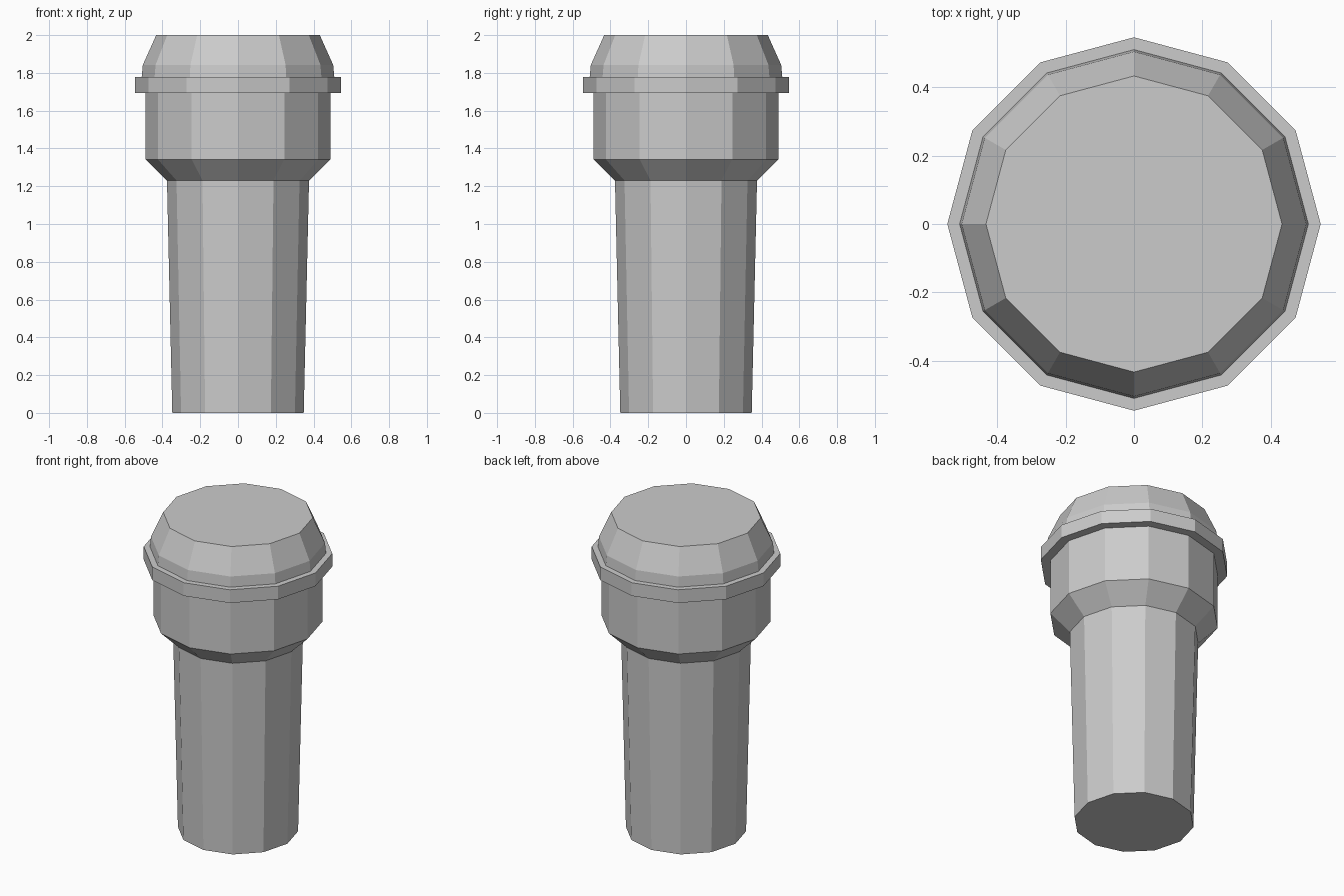
import bpy
import bmesh
from math import cos, sin, tau

if "Cube" in bpy.data.objects:
    bpy.data.objects.remove(bpy.data.objects["Cube"])

SIDES = 12


def lathe(name, profile, cap_bottom=False, cap_top=False):
    """Faceted 12-sided turned part from (radius, height) points."""
    bm = bmesh.new()
    rings = [[bm.verts.new((r * cos(tau * i / SIDES), r * sin(tau * i / SIDES), z))
              for i in range(SIDES)] for r, z in profile]
    for low, high in zip(rings, rings[1:]):
        for i in range(SIDES):
            j = (i + 1) % SIDES
            bm.faces.new((low[i], low[j], high[j], high[i]))
    if cap_bottom:
        bm.faces.new(rings[0][::-1])
    if cap_top:
        bm.faces.new(rings[-1])
    mesh = bpy.data.meshes.new(name)
    bm.to_mesh(mesh)
    bm.free()
    obj = bpy.data.objects.new(name, mesh)
    bpy.context.collection.objects.link(obj)
    return obj


# Tapered shaft, closed at the foot
lathe("shaft", [(0.348, 0), (0.376, 1.23)], cap_bottom=True)

# Flared head above the shaft
lathe("head", [(0.376, 1.23), (0.49, 1.342), (0.49, 1.693)])

# Projecting collar with its two ledges
lathe("collar", [(0.49, 1.693), (0.546, 1.693), (0.546, 1.777), (0.51, 1.777)])

# Bevelled cap with a flat top
lathe("cap", [(0.51, 1.777), (0.504, 1.842), (0.433, 2.0)], cap_top=True)
